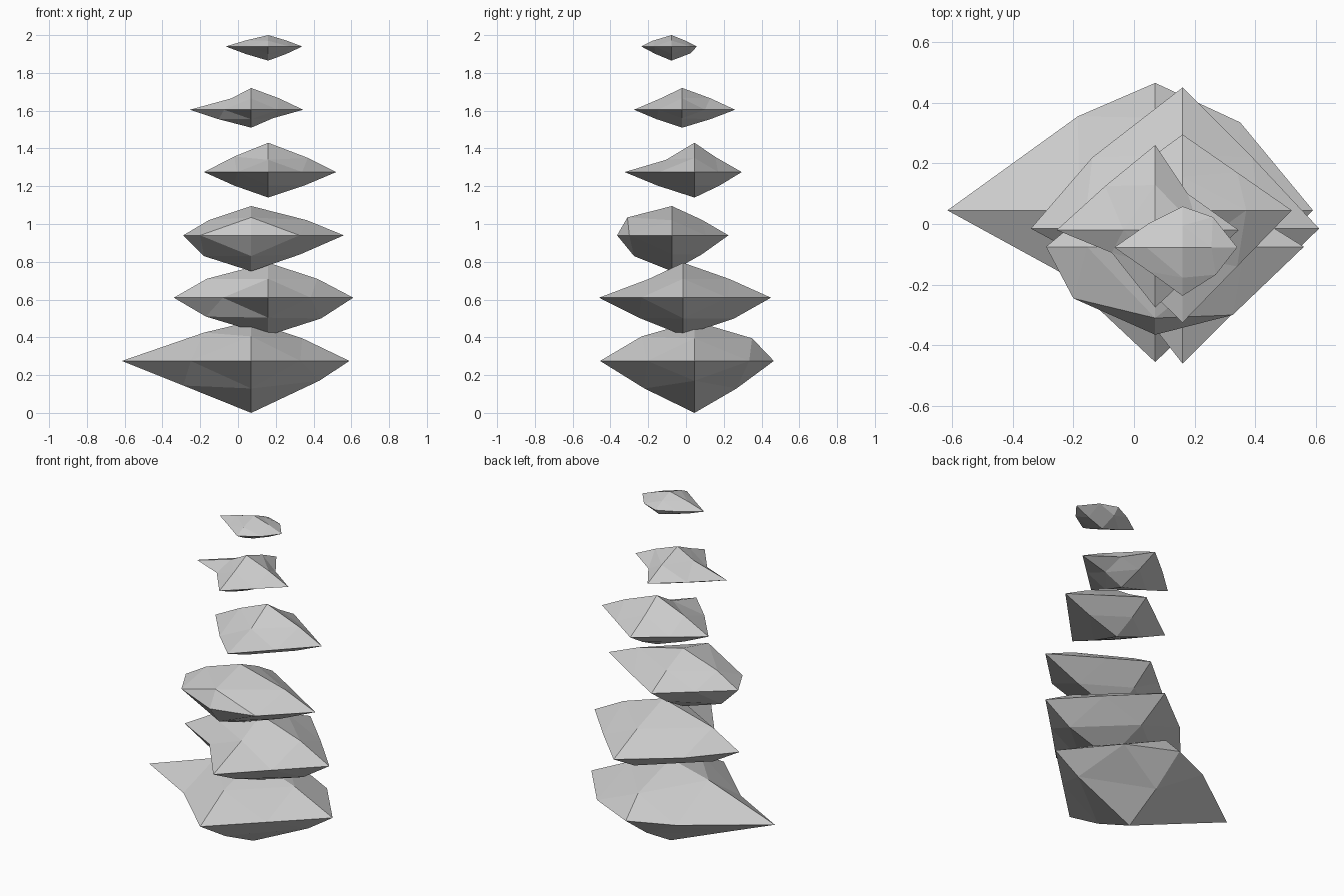
import bpy, bmesh
from mathutils import Vector

if "Cube" in bpy.data.objects:
    bpy.data.objects.remove(bpy.data.objects["Cube"])


def rock(name, centre, x, y, z, ring, bends):
    """Octahedron with every edge split once and the split points pushed in or out.
    x, y, z: (negative, positive) reach of each tip.
    ring: waist split points in order --, +-, ++, -+.
    bends: other split points, keyed by the signs of their axes."""
    reach = (x, y, z)
    bm = bmesh.new()
    c = Vector(centre)

    def tip_pos(a, s):
        v = Vector((0, 0, 0))
        v[a] = reach[a][s]
        return v

    tips = {(a, s): bm.verts.new(c + tip_pos(a, s)) for a in range(3) for s in (0, 1)}
    ring_pts = dict(zip(((0, 0), (1, 0), (1, 1), (0, 1)), ring))
    mids = {}
    for a, b in ((0, 1), (0, 2), (1, 2)):
        for s in (0, 1):
            for t in (0, 1):
                key = "-+"[s] + "xyz"[a] + "-+"[t] + "xyz"[b]
                p = (tip_pos(a, s) + tip_pos(b, t)) * 0.53
                pair = ring_pts[s, t] if b == 1 else bends.get(key)
                if pair:
                    p[a], p[b] = pair
                mids[frozenset(((a, s), (b, t)))] = bm.verts.new(c + p)

    # four triangles per octant
    for i in (0, 1):
        for j in (0, 1):
            for k in (0, 1):
                A, B, C = (0, i), (1, j), (2, k)
                ab, bc, ca = (mids[frozenset(e)] for e in ((A, B), (B, C), (C, A)))
                for f in ((tips[A], ab, ca), (ab, tips[B], bc), (ca, bc, tips[C]), (ab, bc, ca)):
                    bm.faces.new(f)
    bmesh.ops.recalc_face_normals(bm, faces=bm.faces[:])
    me = bpy.data.meshes.new(name)
    bm.to_mesh(me)
    bm.free()
    bpy.context.collection.objects.link(bpy.data.objects.new(name, me))


# stack of floating stones, bottom to top
rock("base_stone", (.07, .045, .275), (-.685, .52), (-.50, .42), (-.275, .21),
     ((-.32, -.20), (.26, -.25), (.28, .29), (-.255, .31)),
     {"+x+z": (.27, .12), "-x+z": (-.25, .15), "+x-z": (.36, -.105),
      "-x-z": (-.36, -.13), "+y+z": (.305, .12), "-y+z": (-.28, .13)})
rock("second_stone", (.16, -.015, .61), (-.50, .45), (-.445, .465), (-.20, .185),
     ((-.24, -.14), (.225, -.22), (.23, .235), (-.297, .235)),
     {"-x+z": (-.325, .10), "+x+z": (.26, .10), "-y+z": (-.18, .10),
      "+x-z": (.28, -.11), "-x-z": (-.33, -.10), "+y-z": (.27, -.11)})
rock("third_stone", (.07, -.075, .94), (-.36, .49), (-.29, .30), (-.19, .155),
     ((-.27, -.17), (.255, -.225), (.20, .18), (-.18, .15)),
     {"-y+z": (-.235, .095), "-x+z": (-.225, .08), "-x-z": (-.25, -.11),
      "-y-z": (-.20, -.11), "+x+z": (.295, .08)})
rock("fourth_stone", (.16, .045, 1.275), (-.34, .36), (-.37, .25), (-.135, .155),
     ((-.165, -.21), (.18, -.185), (.18, .125), (-.17, .125)),
     {"+x+z": (.21, .075), "-y+z": (-.15, .065), "+y+z": (.11, .08)})
rock("fifth_stone", (.07, -.02, 1.605), (-.325, .275), (-.255, .28), (-.095, .115),
     ((-.143, -.075), (.14, -.125), (.107, .12), (-.165, .145)),
     {"-x+z": (-.105, .06), "+x-z": (.115, -.045), "-y+z": (-.115, .06)})
rock("top_stone", (.16, -.077, 1.94), (-.225, .18), (-.16, .135), (-.075, .06),
     ((-.11, -.08), (.11, -.09), (.10, .10), (-.11, .08)),
     {"+y-z": (.10, -.037), "-y+z": (-.10, .03)})
